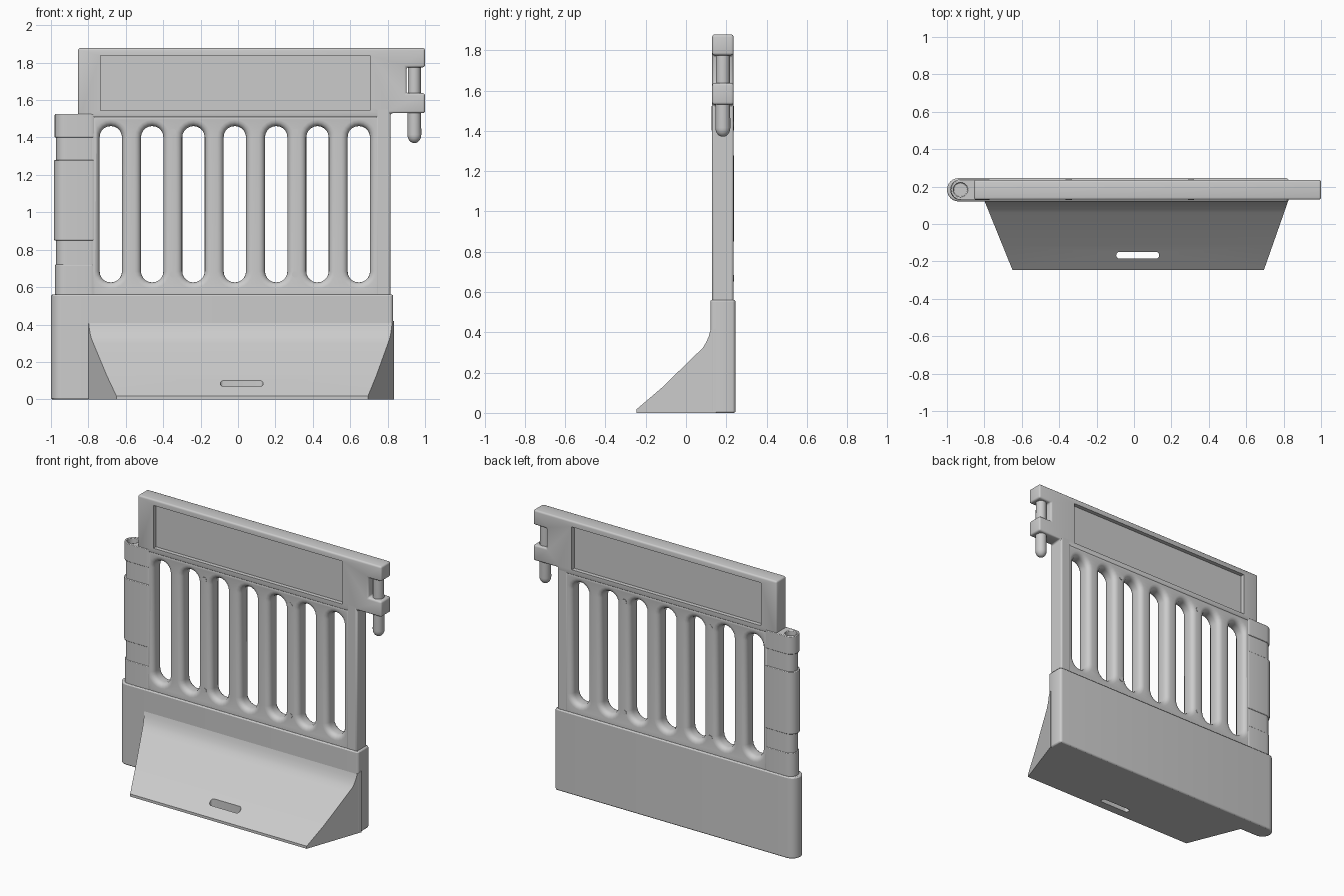
import bpy, bmesh, math
from mathutils import Vector

if "Cube" in bpy.data.objects:
    bpy.data.objects.remove(bpy.data.objects["Cube"], do_unlink=True)

plastic = bpy.data.materials.new("grey plastic")
plastic.use_nodes = True
GREY = (0.6, 0.6, 0.6, 1)
plastic.diffuse_color = GREY
plastic.node_tree.nodes["Principled BSDF"].inputs["Base Color"].default_value = GREY

MID_Y = 0.183


def make_object(name, bm):
    bmesh.ops.recalc_face_normals(bm, faces=bm.faces)
    mesh = bpy.data.meshes.new(name)
    bm.to_mesh(mesh)
    bm.free()
    mesh.materials.append(plastic)
    obj = bpy.data.objects.new(name, mesh)
    bpy.context.collection.objects.link(obj)
    return obj


def prism(name, points, direction):
    """Extrude a closed outline of 3D points along a vector."""
    bm = bmesh.new()
    face = bm.faces.new([bm.verts.new(p) for p in points])
    extruded = bmesh.ops.extrude_face_region(bm, geom=[face])["geom"]
    verts = [v for v in extruded if isinstance(v, bmesh.types.BMVert)]
    bmesh.ops.translate(bm, verts=verts, vec=Vector(direction))
    return make_object(name, bm)


def stadium(cx, cy, width, height, steps=10):
    """Outline of a rectangle whose short ends are half circles."""
    r = min(width, height) / 2
    dx, dy = width / 2 - r, height / 2 - r
    start = 0 if dy > dx else -math.pi / 2
    pts = []
    for side in (1, -1):
        for i in range(steps + 1):
            a = start + math.pi * i / steps + (0 if side == 1 else math.pi)
            pts.append((cx + side * dx + r * math.cos(a), cy + side * dy + r * math.sin(a)))
    return pts


def box(name, x0, x1, y0, y1, z0, z1):
    return prism(name, [(x0, y0, z0), (x1, y0, z0), (x1, y1, z0), (x0, y1, z0)], (0, 0, z1 - z0))


def half_round(name, x0, x1, thick, z0, z1, right_r=0.02):
    """Upright slab with a fully rounded left end and softened right corners."""
    h = thick / 2
    pts = []
    for cx, r, off in ((x0 + h, h, 0.5), (x1 - right_r, right_r, 1.5)):
        for i in range(13):
            a = math.pi * (off + i / 12)
            edge = h - r
            sign = 1 if math.sin(a) > 0 else -1
            if abs(math.sin(a)) < 1e-6:
                sign = 0
            pts.append((cx + r * math.cos(a), MID_Y + sign * edge + r * math.sin(a), z0))
    return prism(name, pts, (0, 0, z1 - z0))


def bevel(obj, width, segments=2):
    mod = obj.modifiers.new("soft edges", "BEVEL")
    mod.width, mod.segments, mod.limit_method = width, segments, "ANGLE"
    mod.angle_limit = math.radians(40)


def cut(obj, *cutters):
    """Subtract the cutters, then remove them."""
    for c in cutters:
        mod = obj.modifiers.new("cut", "BOOLEAN")
        mod.object, mod.operation, mod.solver = c, "DIFFERENCE", "EXACT"
    bpy.context.view_layer.update()
    graph = bpy.context.evaluated_depsgraph_get()
    mesh = bpy.data.meshes.new_from_object(obj.evaluated_get(graph))
    obj.modifiers.clear()
    obj.data = mesh
    for c in cutters:
        bpy.data.objects.remove(c, do_unlink=True)


# Base: upright slab with a round left end
base = half_round("base_slab", -1.0, 0.83, 0.125, 0, 0.56)
bevel(base, 0.008)

# Sloping foot, narrowing towards the front
profile = [(-0.245, 0), (-0.245, 0.018), (-0.12, 0.125), (0.06, 0.3), (0.085, 0.325),
           (0.1, 0.35), (0.113, 0.38), (0.121, 0.41), (0.15, 0.42), (0.15, 0)]
bm = bmesh.new()
ends = []
for x_front, x_back in ((-0.65, -0.8), (0.695, 0.825)):
    ends.append([bm.verts.new((x_front + (x_back - x_front) * (y + 0.245) / 0.37, y, z))
                 for y, z in profile])
for ring in ends:
    bm.faces.new(ring)
for i in range(len(profile)):
    j = (i + 1) % len(profile)
    bm.faces.new((ends[0][i], ends[0][j], ends[1][j], ends[1][i]))
foot = make_object("sloping_foot", bm)
slot = prism("slot_cutter", [(x, y, -0.1) for x, y in stadium(0.02, -0.167, 0.23, 0.037)], (0, 0, 0.5))
cut(foot, slot)

# Lattice: sheet with seven round-ended openings and softened bars
curve = bpy.data.curves.new("lattice", "CURVE")
curve.dimensions, curve.fill_mode = "2D", "BOTH"
SOFT = 0.034
curve.extrude, curve.bevel_depth, curve.offset = 0.052 - SOFT, SOFT, -SOFT
curve.bevel_resolution = 3
outlines = [[(-0.8, 0.5), (0.8, 0.5), (0.8, 1.535), (-0.8, 1.535)]]
outlines += [stadium(-0.68 + 0.221 * i, 1.043, 0.12, 0.836) for i in range(7)]
for pts in outlines:
    spline = curve.splines.new("POLY")
    spline.points.add(len(pts) - 1)
    for p, (x, z) in zip(spline.points, pts):
        p.co = (x, z, 0, 1)
    spline.use_cyclic_u = True
temp = bpy.data.objects.new("lattice_curve", curve)
bpy.context.collection.objects.link(temp)
bpy.context.view_layer.update()
bm = bmesh.new()
bm.from_mesh(temp.evaluated_get(bpy.context.evaluated_depsgraph_get()).to_mesh())
bpy.data.objects.remove(temp, do_unlink=True)
bmesh.ops.remove_doubles(bm, verts=bm.verts, dist=0.0001)
for v in bm.verts:
    v.co = (v.co.x, MID_Y - v.co.z, v.co.y)
lattice = make_object("lattice", bm)

# Small round bosses at both ends of two bars
for x in (-0.348, 0.305):
    for z in (0.668, 1.43):
        ring = [(px, MID_Y - 0.054, pz) for px, pz in stadium(x, z, 0.034, 0.034, 6)[:-1]]
        unique = [p for i, p in enumerate(ring) if (Vector(p) - Vector(ring[i - 1])).length > 1e-5]
        prism("bar_boss", unique, (0, 0.108, 0))

# Right stile
stile = box("right_stile", 0.735, 0.815, MID_Y - 0.053, MID_Y + 0.053, 0.5, 1.56)
bevel(stile, 0.01)

# Left hinge column in stacked sections
for name, left, right, thick, z0, z1 in (
        ("column_foot", -0.978, -0.748, 0.106, 0.5, 0.72),
        ("column_lower_neck", -0.972, -0.75, 0.102, 0.71, 0.86),
        ("column_sleeve", -0.983, -0.744, 0.11, 0.85, 1.28),
        ("column_upper_neck", -0.972, -0.75, 0.102, 1.27, 1.41),
        ("column_head", -0.98, -0.748, 0.112, 1.4, 1.525)):
    part = half_round(name, left, right, thick, z0, z1, 0.04)
    if name == "column_head":
        hole = prism("socket_cutter", [(-0.928 + 0.038 * math.cos(a), MID_Y + 0.038 * math.sin(a), 1.42)
                                       for a in [math.tau * i / 24 for i in range(24)]], (0, 0, 0.3))
        cut(part, hole)
    bevel(part, 0.004)

# Sign board with a recess on each side and two lugs at its right end
bm = bmesh.new()
outline = [(-0.855, 1.505), (0.815, 1.505), (0.815, 1.53), (1.0, 1.53), (1.0, 1.637),
           (0.9, 1.637), (0.9, 1.775), (1.0, 1.775), (1.0, 1.878), (-0.855, 1.878)]
board = prism("sign_board", [(x, MID_Y - 0.053, z) for x, z in outline], (0, 0.106, 0))
bm.free()
bevel(board, 0.012, 3)
cut(board, *[box("recess_cutter", -0.735, 0.705, y - 0.05, y + 0.05, 1.543, 1.838)
             for y in (MID_Y - 0.075, MID_Y + 0.075)])

# Hinge pin with a domed tip
bm = bmesh.new()
rings = [(0.034, 1.8)] + [(0.037 * math.cos(a), 1.415 - 0.045 * math.sin(a))
                          for a in [math.pi / 2 * i / 6 for i in range(6)]]
loops = [[bm.verts.new((0.943 + r * math.cos(t), MID_Y + r * math.sin(t), z))
          for t in [math.tau * i / 24 for i in range(24)]] for r, z in rings]
for a, b in zip(loops, loops[1:]):
    for i in range(24):
        bm.faces.new((a[i], a[i - 1], b[i - 1], b[i]))
bm.faces.new(loops[0])
bm.faces.new(loops[-1])
make_object("hinge_pin", bm)

# Smooth shading with sharp edges kept
bpy.ops.object.select_all(action="DESELECT")
for obj in bpy.context.scene.objects:
    if obj.type == "MESH":
        obj.select_set(True)
        bpy.context.view_layer.objects.active = obj
bpy.ops.object.shade_smooth_by_angle(angle=math.radians(35))
